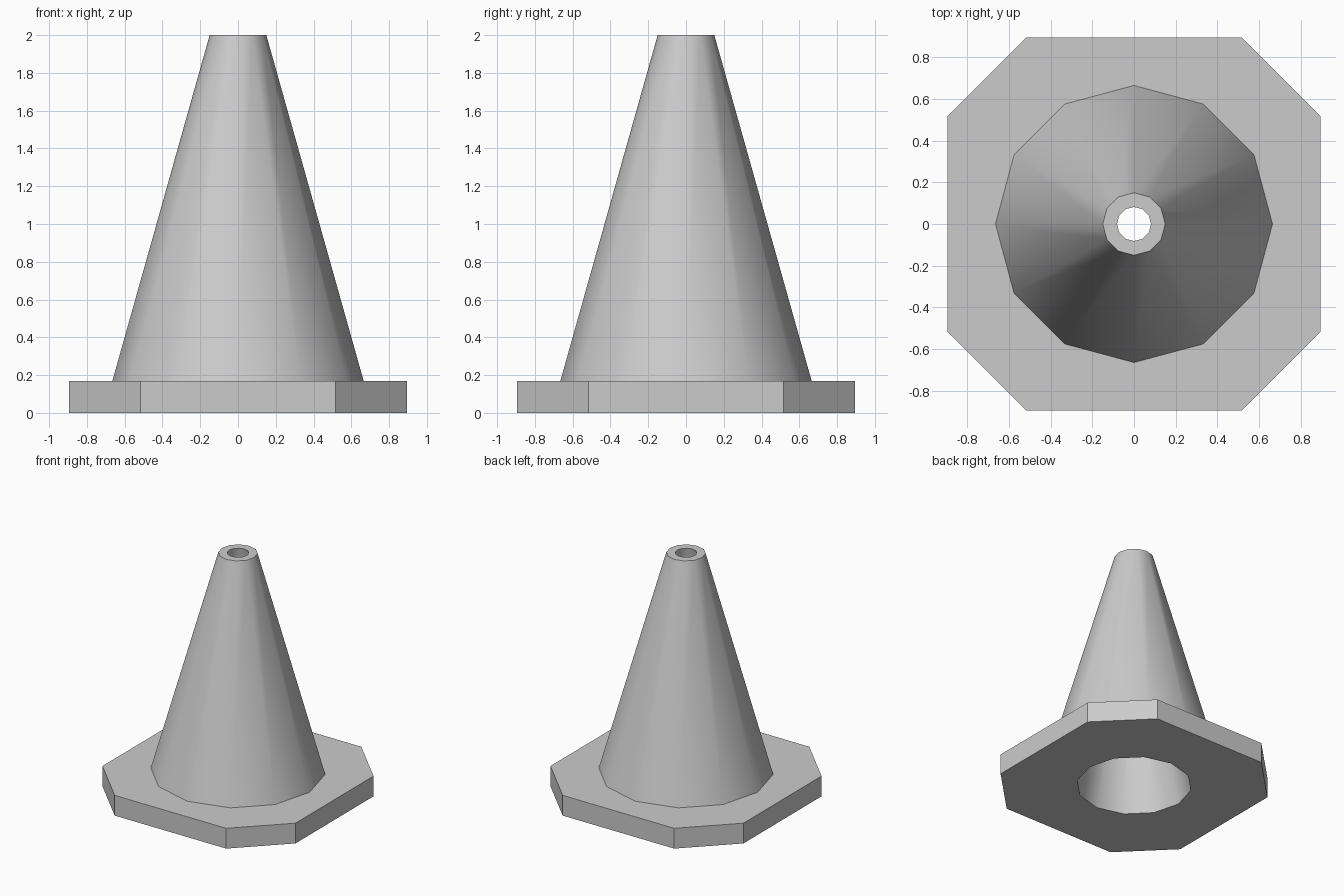
import bpy, bmesh
from math import pi, sin, cos, radians

if "Cube" in bpy.data.objects:
    bpy.data.objects.remove(bpy.data.objects["Cube"])

SIDES = 12
BASE_H = 0.17
R_BOTTOM, R_TOP = 0.665, 0.15      # outer cone radii
H_BOTTOM, H_TOP = 0.44, 0.082      # inner bore radii


def circle(bm, r, z):
    return [bm.verts.new((r * cos(2 * pi * i / SIDES), r * sin(2 * pi * i / SIDES), z))
            for i in range(SIDES)]


def octagon(bm, z, a=0.895, b=0.517):
    pts = [(a, -b), (a, b), (b, a), (-b, a), (-a, b), (-a, -b), (-b, -a), (b, -a)]
    return [bm.verts.new((x, y, z)) for x, y in pts]


def skin(bm, lower, upper):
    n = len(lower)
    for i in range(n):
        j = (i + 1) % n
        bm.faces.new((lower[i], lower[j], upper[j], upper[i]))


def loop_edges(bm, ring):
    found = []
    for i, v in enumerate(ring):
        w = ring[(i + 1) % len(ring)]
        found.append(bm.edges.get((v, w)) or bm.edges.new((v, w)))
    return found


def fill_with_hole(bm, outer, hole, up):
    edges = loop_edges(bm, outer) + loop_edges(bm, hole)
    res = bmesh.ops.triangle_fill(bm, edges=edges, use_beauty=True, use_dissolve=False)
    for f in res["geom"]:
        if isinstance(f, bmesh.types.BMFace):
            f.normal_update()
            if f.normal.z * up < 0:
                f.normal_flip()


def finish(bm, name):
    mesh = bpy.data.meshes.new(name)
    bm.to_mesh(mesh)
    bm.free()
    obj = bpy.data.objects.new(name, mesh)
    bpy.context.collection.objects.link(obj)
    bpy.ops.object.select_all(action='DESELECT')
    obj.select_set(True)
    bpy.context.view_layer.objects.active = obj
    bpy.ops.object.shade_smooth_by_angle(angle=radians(35))


# Octagonal base plate, open under the cone
bm = bmesh.new()
low, high = octagon(bm, 0), octagon(bm, BASE_H)
skin(bm, low, high)
fill_with_hole(bm, low, circle(bm, H_BOTTOM, 0), -1)
fill_with_hole(bm, high, circle(bm, R_BOTTOM, BASE_H), 1)
finish(bm, "base_plate")

# Hollow cone: outer wall, top rim, tapered bore
bm = bmesh.new()
rings = [circle(bm, r, z) for r, z in
         [(R_BOTTOM, BASE_H), (R_TOP, 2), (H_TOP, 2), (H_BOTTOM, 0)]]
for a, b in zip(rings, rings[1:]):
    skin(bm, a, b)
finish(bm, "cone_body")
